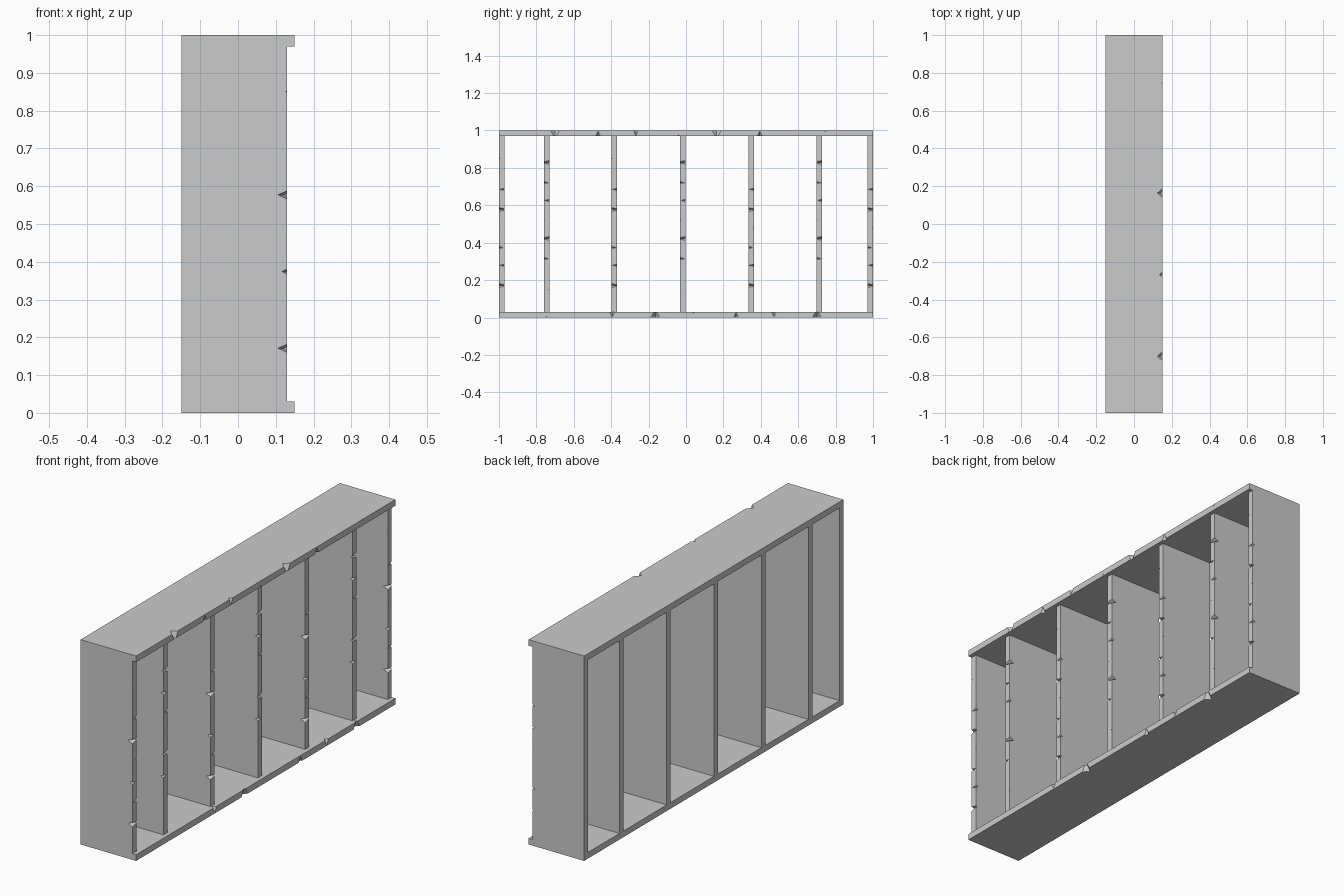
import bpy, bmesh
from mathutils import Matrix, Vector

if "Cube" in bpy.data.objects:
    bpy.data.objects.remove(bpy.data.objects["Cube"])

FRONT, BACK = 0.15, -0.15
T = 0.03                      # timber thickness

# chips along one edge face: position, half width, depth, reach across, far edge?
CHIPS = [
    (0.150, 0.0130, 0.026, 1.5, False),
    (0.265, 0.0080, 0.015, 0.9, True),
    (0.366, 0.0080, 0.015, 0.9, False),
    (0.480, 0.0030, 0.005, 0.3, True),
    (0.582, 0.0130, 0.026, 1.5, False),
    (0.697, 0.0080, 0.015, 0.9, True),
    (0.873, 0.0030, 0.005, 0.3, False),
]


def new_object(name, bm):
    bmesh.ops.recalc_face_normals(bm, faces=bm.faces)
    me = bpy.data.meshes.new(name)
    bm.to_mesh(me)
    bm.free()
    ob = bpy.data.objects.new(name, me)
    bpy.context.collection.objects.link(ob)
    return ob


def chip(bm, t, half, depth, reach, far):
    # tapering V wedge that starts outside one side face
    e, out = 0.003, 0.15
    d = depth + e
    k = reach / (1 - e / d)
    s = 1 + out / k
    side = lambda v: 1 - v if far else v
    pts = [(FRONT + e, t - half * s, side(-out)),
           (FRONT + e, t + half * s, side(-out)),
           (FRONT + e - d * s, t, side(-out)),
           (FRONT + e, t, side(k))]
    vs = [bm.verts.new(p) for p in pts]
    for f in ((0, 1, 2), (0, 1, 3), (1, 2, 3), (2, 0, 3)):
        bm.faces.new([vs[i] for i in f])


# unit timber: x = depth, y = length 0..1, z = thickness 0..1
bm = bmesh.new()
bmesh.ops.create_cube(bm, size=1, matrix=Matrix.Translation((0, 0.5, 0.5))
                      @ Matrix.Diagonal((FRONT - BACK, 1, 1, 1)))
timber = new_object("timber_template", bm)
bm = bmesh.new()
for c in CHIPS:
    chip(bm, *c)
cutter = new_object("chip_cutter", bm)
cutter.hide_render = True
mod = timber.modifiers.new("chips", 'BOOLEAN')
mod.operation, mod.solver, mod.object = 'DIFFERENCE', 'EXACT', cutter
bpy.context.view_layer.update()
template = bpy.data.meshes.new_from_object(
    timber.evaluated_get(bpy.context.evaluated_depsgraph_get()))
bpy.data.objects.remove(timber)
bpy.data.objects.remove(cutter)


def place(name, origin, length, thick, sx=1.0):
    # origin, length axis and thickness axis of one chipped timber
    L, W = Vector(length), Vector(thick)
    o = Vector(origin) + Vector((BACK * (1 - sx), 0, 0))
    m = Matrix(((sx, L.x, W.x, o.x), (0, L.y, W.y, o.y),
                (0, L.z, W.z, o.z), (0, 0, 0, 1)))
    bm = bmesh.new()
    bm.from_mesh(template)
    bm.transform(m)
    return new_object(name, bm)


# top and bottom plates
place("top_plate", (0, -1, 1), (0, 2, 0), (0, 0, -T))
place("bottom_plate", (0, 1, 0), (0, -2, 0), (0, 0, T))

# studs, every other one turned end for end (the last matches the first)
H = 1 - 2 * T
for i, (y, turned) in enumerate([(-1, 0), (-0.76, 1), (-0.398, 0), (-0.032, 1),
                                 (0.333, 0), (0.698, 1), (0.97, 0)]):
    if turned:
        place(f"stud_{i + 1}", (0, y + T, 1 - T), (0, 0, -H), (0, -T, 0), 0.28 / 0.3)
    else:
        place(f"stud_{i + 1}", (0, y, T), (0, 0, H), (0, T, 0), 0.28 / 0.3)
